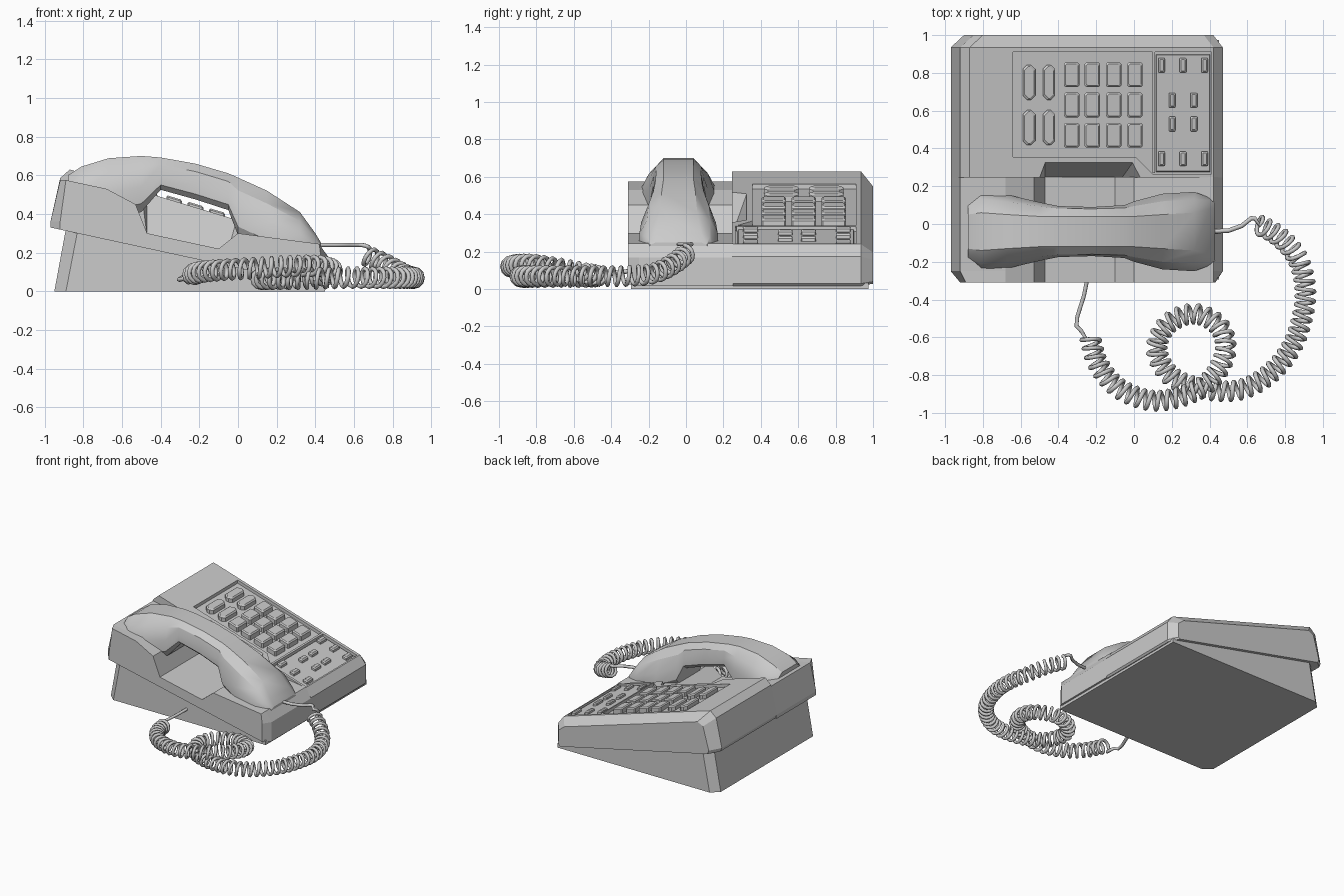
import bpy, bmesh, math
from mathutils import Vector

if "Cube" in bpy.data.objects:
    bpy.data.objects.remove(bpy.data.objects["Cube"])


def top(x):            # sloping top plane of the keypad housing
    return 0.63 - 0.302 * (x + 0.87)


def under(x):          # sloping underside of the housing
    return 0.33 - 0.217 * (x + 0.97)


def loft(name, rings, smooth=None):
    """Skin a list of equal-length point rings and cap both ends."""
    bm = bmesh.new()
    vs = [[bm.verts.new(p) for p in r] for r in rings]
    n = len(rings[0])
    for a, b in zip(vs, vs[1:]):
        for i in range(n):
            j = (i + 1) % n
            bm.faces.new((a[i], a[j], b[j], b[i]))
    bm.faces.new(vs[0])
    bm.faces.new(vs[-1])
    bmesh.ops.remove_doubles(bm, verts=bm.verts, dist=0.0005)
    bmesh.ops.recalc_face_normals(bm, faces=bm.faces)
    me = bpy.data.meshes.new(name)
    bm.to_mesh(me)
    bm.free()
    ob = bpy.data.objects.new(name, me)
    bpy.context.collection.objects.link(ob)
    if smooth:
        bpy.ops.object.select_all(action='DESELECT')
        bpy.context.view_layer.objects.active = ob
        ob.select_set(True)
        bpy.ops.object.shade_smooth_by_angle(angle=math.radians(smooth))
    return ob


def on_top(name, *layers):
    """Loft plan outlines whose heights are offsets from the sloping top."""
    return loft(name, [[(x, y, top(x) + h) for x, y in poly] for poly, h in layers])


def block(cx, cy, w, d, c):
    """Rectangle outline with cut corners."""
    w, d = w / 2, d / 2
    return [(cx + x, cy + y) for x, y in (
        (-w, -d + c), (-w + c, -d), (w - c, -d), (w, -d + c),
        (w, d - c), (w - c, d), (-w + c, d), (-w, d - c))]


def key(name, cx, cy, w, d, c, h):
    on_top(name, (block(cx, cy, w, d, c), -0.035), (block(cx, cy, w, d, c), h - 0.008),
           (block(cx, cy, w - 0.016, d - 0.016, c), h))


def cut(ob, cutter):
    m = ob.modifiers.new("cut", 'BOOLEAN')
    m.operation, m.solver, m.object = 'DIFFERENCE', 'EXACT', cutter
    cutter.hide_render = True
    cutter.hide_set(True)


# wedge base
plan = [(-0.95, -0.24), (-0.89, -0.295), (0.45, -0.295), (0.45, 0.975), (-0.89, 0.975), (-0.95, 0.92)]
wedge_top = []
for x, y in plan:
    tx = x + 0.06 if x < 0 else x
    wedge_top.append((tx, y, under(tx) + 0.012))
loft("wedge_base", [[(x, y, 0) for x, y in plan], wedge_top])


# keypad housing with chamfered back
def housing(y, x0, x1, drop):
    return [(x0 + 0.012, y, under(x0)), (x0, y, under(x0) + 0.03),
            (x0 + 0.05, y, 0.585 - drop), (x0 + 0.10, y, top(x0 + 0.10) - drop),
            (x1 - 0.05, y, top(x1 - 0.05) - drop), (x1, y, 0.175 - drop * 0.3),
            (x1, y, under(x1) + 0.012), (x1 - 0.012, y, under(x1))]


body = loft("keypad_housing", [housing(0.245, -0.97, 0.47, 0), housing(0.935, -0.97, 0.47, 0),
                               housing(1.0, -0.90, 0.42, 0.06)])

# sunken button panel and finger notch
panel = [(-0.64, 0.91), (0.41, 0.91), (0.41, 0.265), (0.10, 0.265), (0.01, 0.355), (-0.64, 0.355)]
cut(body, on_top("panel_cutter", (panel, -0.025), (panel, 0.05)))
cut(body, on_top("notch_cutter",
                 ([(-0.49, 0.2), (-0.47, 0.25), (-0.06, 0.25), (-0.03, 0.2)], -0.21),
                 ([(-0.52, 0.2), (-0.47, 0.335), (0.0, 0.335), (0.07, 0.2)], 0.03)))

# thin rim round the left panel and a raised plate on the right
def rect(x0, x1, y0, y1):
    return [(x0, y0), (x1, y0), (x1, y1), (x0, y1)]


on_top("side_plate", (rect(0.115, 0.405, 0.275, 0.90), -0.03), (rect(0.12, 0.40, 0.28, 0.895), -0.012))
on_top("panel_divider", (rect(0.098, 0.112, 0.27, 0.91), -0.03), (rect(0.098, 0.112, 0.27, 0.91), 0.002))

# buttons
for x in (-0.555, -0.45):
    for y in (0.75, 0.51):
        key("pill_button", x, y, 0.066, 0.185, 0.022, 0.012)
for x in (-0.33, -0.22, -0.108, 0.005):
    for y in (0.79, 0.63, 0.47):
        key("number_key", x, y, 0.082, 0.13, 0.008, 0.018)
for xs, ys in (((0.147, 0.26, 0.375), (0.84, 0.345)), ((0.203, 0.317), (0.655, 0.53))):
    for x in xs:
        for y in ys:
            key("small_button", x, y, 0.036, 0.078, 0.003, 0.012)

# handset cradle: side profile with a dip in the middle
profile = [(-0.97, 0.36), (-0.92, 0.575), (-0.68, 0.53), (-0.53, 0.45), (-0.47, 0.30),
           (-0.10, 0.22), (0.0, 0.30), (0.42, 0.245), (0.47, 0.17)]


def cradle(y, x0, x1):
    pts = [(max(x0, min(x1, x + (0.03 if x == -0.92 and x0 > -0.95 else 0))), y, z) for x, z in profile]
    return pts + [(x1, y, under(x1)), (x0, y, under(x0))]


loft("handset_cradle", [cradle(-0.31, -0.92, 0.43), cradle(-0.25, -0.97, 0.47), cradle(0.25, -0.97, 0.47)])


# handset: x, top, bottom, half width, half width of the flat top
stations = [(-0.88, 0.60, 0.46, 0.15, 0.09), (-0.81, 0.645, 0.40, 0.215, 0.10),
            (-0.67, 0.688, 0.37, 0.195, 0.09), (-0.50, 0.70, 0.41, 0.155, 0.08),
            (-0.40, 0.692, 0.525, 0.135, 0.08), (-0.22, 0.66, 0.475, 0.13, 0.08),
            (-0.05, 0.61, 0.42, 0.14, 0.08), (0.0, 0.588, 0.29, 0.16, 0.08),
            (0.15, 0.52, 0.22, 0.20, 0.09), (0.32, 0.41, 0.20, 0.21, 0.10),
            (0.40, 0.30, 0.19, 0.18, 0.12), (0.43, 0.25, 0.19, 0.155, 0.12)]
rings = []
for x, zt, zb, w, f in stations:
    h = zt - zb
    half = [(f, zt), ((f + w) / 2 + 0.015, zt - 0.22 * h), (w, zt - 0.55 * h),
            (w, zb + 0.15 * h), (w - 0.03, zb)]
    rings.append([(x, -0.04 + y, z) for y, z in half] + [(x, -0.04 - y, z) for y, z in reversed(half)])
loft("handset", rings, smooth=28)

# coiled cord
path = [Vector(p) for p in (
    (0.65, 0.0, 0.19), (0.76, -0.06, 0.14), (0.86, -0.17, 0.085), (0.905, -0.32, 0.07),
    (0.895, -0.48, 0.07), (0.83, -0.66, 0.07), (0.71, -0.80, 0.07), (0.55, -0.88, 0.07),
    (0.35, -0.87, 0.065), (0.19, -0.80, 0.065), (0.12, -0.66, 0.065), (0.18, -0.53, 0.065),
    (0.32, -0.475, 0.07), (0.45, -0.54, 0.085), (0.485, -0.67, 0.11), (0.42, -0.81, 0.13),
    (0.29, -0.90, 0.13), (0.10, -0.935, 0.12), (-0.08, -0.87, 0.11), (-0.19, -0.74, 0.10),
    (-0.235, -0.59, 0.085))]
ext = [2 * path[0] - path[1]] + path + [2 * path[-1] - path[-2]]
dense = []
for a, b, c, d in zip(ext, ext[1:], ext[2:], ext[3:]):
    for i in range(60):
        t = i / 60
        dense.append(0.5 * (2 * b + (c - a) * t + (2 * a - 5 * b + 4 * c - d) * t * t
                            + (3 * b - a - 3 * c + d) * t ** 3))
coil, dist, nxt = [], 0.0, 0.0
PITCH, STEPS, RADIUS = 0.048, 12, 0.047
for p, q in zip(dense, dense[1:]):
    seg = (q - p).length
    t = (q - p).normalized()
    side = t.cross(Vector((0, 0, 1))).normalized()
    up = side.cross(t)
    while nxt <= dist + seg:
        a = 2 * math.pi * nxt / PITCH + math.pi / 2
        coil.append(p.lerp(q, (nxt - dist) / seg) + RADIUS * (math.cos(a) * side + math.sin(a) * up))
        nxt += PITCH / STEPS
    dist += seg
lead = [(0.40, -0.04, 0.24), (0.50, -0.035, 0.24), (0.57, -0.01, 0.24), (0.62, 0.03, 0.24), (0.64, 0.03, 0.24)]
tail = [(-0.28, -0.565, 0.065), (-0.305, -0.54, 0.06), (-0.30, -0.49, 0.065), (-0.265, -0.38, 0.085), (-0.245, -0.28, 0.10)]
cu = bpy.data.curves.new("coiled_cord", 'CURVE')
cu.dimensions = '3D'
cu.bevel_depth = 0.012
cu.bevel_resolution = 1
cu.use_fill_caps = True
pts = lead + [tuple(v) for v in coil] + tail
sp = cu.splines.new('POLY')
sp.points.add(len(pts) - 1)
for sp_pt, p in zip(sp.points, pts):
    sp_pt.co = (*p, 1)
bpy.context.collection.objects.link(bpy.data.objects.new("coiled_cord", cu))
